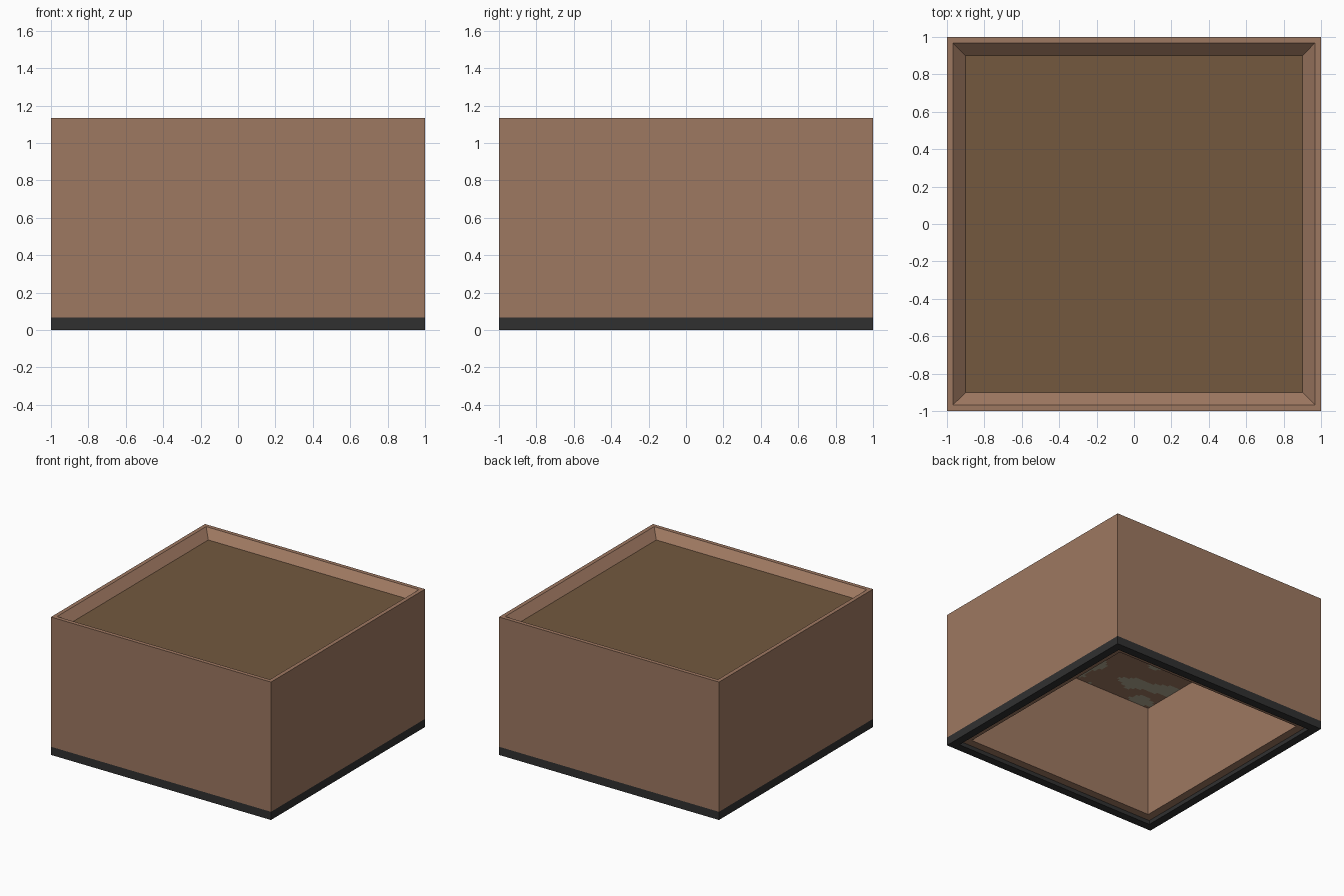
import bpy
import bmesh
from mathutils import Vector, noise

default = bpy.data.objects.get("Cube")
if default:
    bpy.data.objects.remove(default, do_unlink=True)


def material(name, rgb):
    """Flat colour given as 0-255 sRGB, stored as linear."""
    col = [((c / 255 + 0.055) / 1.055) ** 2.4 for c in rgb] + [1.0]
    mat = bpy.data.materials.new(name)
    mat.use_nodes = True
    mat.diffuse_color = col
    bsdf = next(n for n in mat.node_tree.nodes if n.type == 'BSDF_PRINCIPLED')
    bsdf.inputs["Base Color"].default_value = col
    return mat


wood = material("terracotta brown", (158, 120, 97))
soil = material("soil brown", (115, 88, 62))
black = material("charcoal", (48, 48, 48))
stone = material("stone grey", (180, 172, 146))


def finish(name, bm, mats):
    mesh = bpy.data.meshes.new(name)
    bm.to_mesh(mesh)
    bm.free()
    for m in mats:
        mesh.materials.append(m)
    obj = bpy.data.objects.new(name, mesh)
    bpy.context.collection.objects.link(obj)
    return obj


def square_frame(name, profile, mat):
    """Sweep a closed (half width, height) profile around a square."""
    bm = bmesh.new()
    corners = ((1, 1), (-1, 1), (-1, -1), (1, -1))
    loops = [[bm.verts.new((r * x, r * y, z)) for x, y in corners]
             for r, z in profile]
    for i, a in enumerate(loops):
        b = loops[(i + 1) % len(loops)]
        for k in range(4):
            n = (k + 1) % 4
            bm.faces.new((a[k], a[n], b[n], b[k]))
    bmesh.ops.recalc_face_normals(bm, faces=bm.faces)
    return finish(name, bm, [mat])


def slab(name, half, z0, z1, mat):
    bm = bmesh.new()
    bmesh.ops.create_cube(bm, size=1)
    bmesh.ops.scale(bm, vec=(2 * half, 2 * half, z1 - z0), verts=bm.verts)
    bmesh.ops.translate(bm, vec=(0, 0, (z0 + z1) / 2), verts=bm.verts)
    return finish(name, bm, [mat])


# Walls: thin flat rim, bevelled inner lip, ledge for the soil, hollow below
square_frame("planter_walls", [
    (0.867, 0.033), (0.933, 0.033), (0.933, 0.067), (1, 0.067), (1, 1.133),
    (0.967, 1.133), (0.9, 1.067), (0.9, 1.0), (0.867, 1.0)], wood)

# Dark foot strip around the bottom edge
square_frame("foot_strip", [
    (0.933, 0), (1, 0), (1, 0.067), (0.933, 0.067)], black)

# Soil filling the top
slab("soil", 0.9, 1.0, 1.067, soil)

# Mottled floor plate seen from the hollow underside
bm = bmesh.new()
bmesh.ops.create_grid(bm, x_segments=70, y_segments=70, size=0.867)
bmesh.ops.reverse_faces(bm, faces=bm.faces)
for f in bm.faces:
    p = f.calc_center_median()
    f.material_index = int(noise.noise(Vector((p.x, p.y, 0.3)) * 6) > 0.02)
floor = finish("floor_plate", bm, [wood, stone])
floor.location.z = 0.955
thick = floor.modifiers.new("thickness", 'SOLIDIFY')
thick.thickness = 0.045
thick.offset = -1
